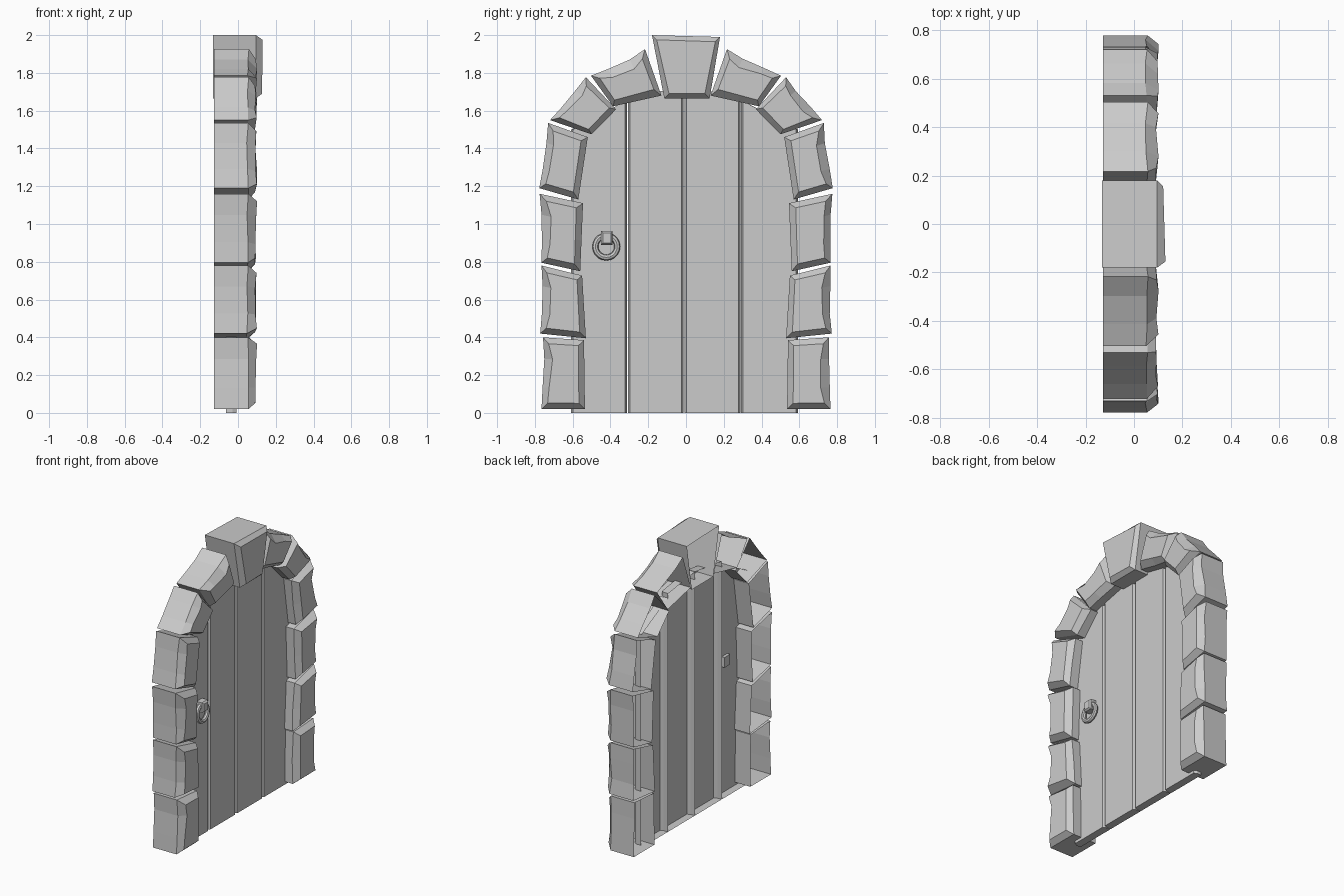
import bpy, bmesh, math, random
from mathutils import Vector

if "Cube" in bpy.data.objects:
    bpy.data.objects.remove(bpy.data.objects["Cube"])

random.seed(4)

def make_object(name, bm):
    bmesh.ops.recalc_face_normals(bm, faces=bm.faces)
    me = bpy.data.meshes.new(name)
    bm.to_mesh(me)
    bm.free()
    ob = bpy.data.objects.new(name, me)
    bpy.context.collection.objects.link(ob)
    return ob

def shell(name, rings, open_back=True):
    """Join rings of points from back to front, cap the front; cap the back only if asked."""
    bm = bmesh.new()
    vs = [[bm.verts.new(p) for p in r] for r in rings]
    n = len(vs[0])
    for a, b in zip(vs, vs[1:]):
        for i in range(n):
            j = (i + 1) % n
            bm.faces.new((a[i], a[j], b[j], b[i]))
    bm.faces.new(vs[-1])
    if not open_back:
        bm.faces.new(vs[0])
    # outward normals: make the front cap face +x
    ob = make_object(name, bm)
    if ob.data.polygons[n * (len(rings) - 1)].normal.x < 0:
        ob.data.flip_normals()
    return ob

# outline of a stone in (u, v): u from outer to inner edge, v along the arch
OUTLINE = [(0, 0), (1, 0), (1, .45), (1, 1), (0, 1), (0, .7), (0, .3)]

def stone(name, corners, side, back=-.128, front=.09, chamfer=.032, rough=.012):
    a, b, c, d = [Vector((y * side, z)) for y, z in corners]
    wide, tall = (b - a).length, (d - a).length

    def at(u, v, x):
        p = a.lerp(b, u).lerp(d.lerp(c, u), v)
        return (x, p.x, p.y)

    mu, mv = chamfer / wide, chamfer / tall
    rear, mid, face = [], [], []
    for u, v in OUTLINE:
        worn = u == 0 and 0 < v < 1            # chipped outer edge
        dent = random.uniform(0, rough) / wide if worn else 0
        extra = random.uniform(0, 1.5 * rough) / wide if worn else 0
        rear.append(at(u + dent, v, back))
        mid.append(at(u + dent, v, front - chamfer - random.uniform(0, rough)))
        face.append(at(min(max(u, mu + dent + extra), 1 - mu), min(max(v, mv), 1 - mv),
                       front + (random.uniform(0, rough) if u == 0 else 0)))
    return shell(name, [rear, mid, face])

# arch stones: outer-bottom, inner-bottom, inner-top, outer-top as (y, z)
STONES = [
    [(.765, .02), (.535, .02), (.54, .385), (.757, .40)],
    [(.772, .42), (.53, .395), (.55, .727), (.765, .78)],
    [(.765, .795), (.56, .75), (.545, 1.11), (.775, 1.16)],
    [(.777, 1.19), (.57, 1.13), (.52, 1.46), (.73, 1.535)],
    [(.72, 1.55), (.50, 1.475), (.37, 1.607), (.53, 1.777)],
    [(.503, 1.785), (.386, 1.623), (.13, 1.68), (.217, 1.926)],
]
for side, word in ((-1, "left"), (1, "right")):
    for i, corners in enumerate(STONES):
        stone(f"arch_stone_{word}_{i + 1}", corners, side)

# keystone, larger and further forward
def key_ring(x, inset):
    i = inset
    return [(x, -.18 + i, 2.0 - i), (x, .18 - i, 1.99 - i),
            (x, .125 - i, 1.665 + i), (x, -.115 + i, 1.665 + i)]
face = key_ring(.125, .025)
face = [(x - .03 * y, y, z) for x, y, z in face]
shell("keystone", [key_ring(-.133, 0), key_ring(.095, 0), face])

# door planks: chamfered, open at the back, tops follow the arch
def plank(name, y0, y1, top0, top1):
    def ring(x, i):
        return [(x, y0 + i, 0), (x, y1 - i, 0), (x, y1 - i, top1), (x, y0 + i, top0)]
    shell(name, [ring(-.063, .002), ring(-.03, .002), ring(-.008, .013)])

for i, p in enumerate([(-.61, -.31, 1.5, 1.65), (-.31, -.01, 1.68, 1.72),
                       (-.01, .29, 1.72, 1.68), (.29, .595, 1.65, 1.5)]):
    plank(f"door_plank_{i + 1}", *p)

# ring handle and its bracket
bpy.ops.mesh.primitive_torus_add(major_radius=.058, minor_radius=.016, major_segments=20,
                                 minor_segments=8, location=(.016, -.422, .88),
                                 rotation=(0, math.radians(86), 0))
ring = bpy.context.object
ring.name = "handle_ring"
bpy.ops.object.shade_smooth_by_angle()

def bracket(x, i):
    return [(x, -.449 + i, .89 + i), (x, -.388 - i, .89 + i),
            (x, -.388 - i, .962 - i), (x, -.449 + i, .962 - i)]
shell("handle_bracket", [bracket(-.03, 0), bracket(.032, 0), bracket(.043, .009)], open_back=False)
